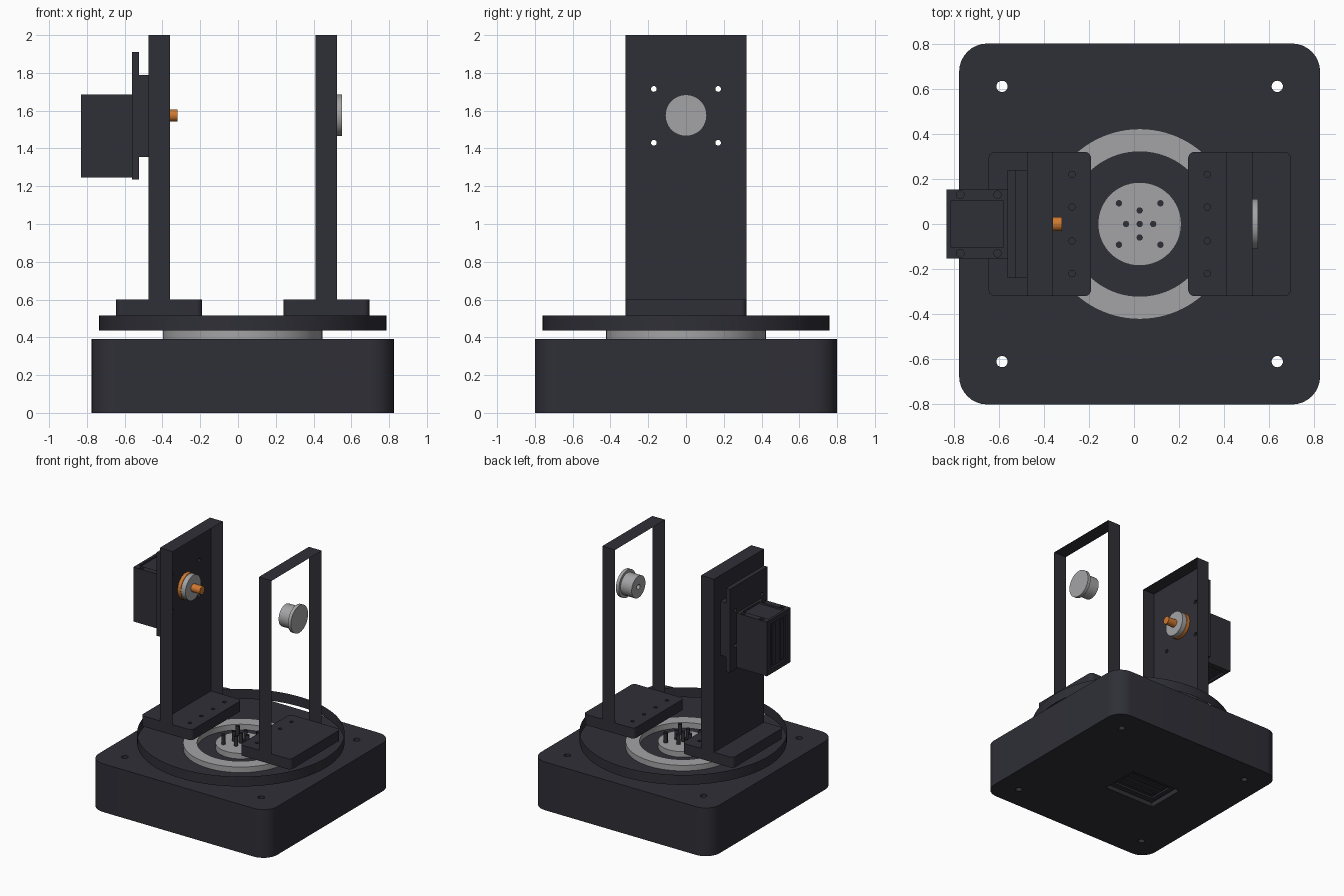
import bpy, bmesh, math
from mathutils import Matrix, Vector

if "Cube" in bpy.data.objects:
    bpy.data.objects.remove(bpy.data.objects["Cube"], do_unlink=True)


def material(name, rgb):
    m = bpy.data.materials.new(name)
    m.use_nodes = True
    m.diffuse_color = (*rgb, 1)
    m.node_tree.nodes["Principled BSDF"].inputs["Base Color"].default_value = (*rgb, 1)
    return m


DARK = material("charcoal", (0.028, 0.028, 0.038))
GREY = material("light_grey", (0.37, 0.37, 0.38))
ORANGE = material("orange", (0.62, 0.19, 0.03))
CX = 0.025          # turntable axis
SHAFT_Z = 1.575     # height of the tilt axis
parts = []


def finish(name, bm, mat):
    bmesh.ops.recalc_face_normals(bm, faces=bm.faces)
    mesh = bpy.data.meshes.new(name)
    bm.to_mesh(mesh)
    bm.free()
    mesh.materials.append(mat)
    ob = bpy.data.objects.new(name, mesh)
    bpy.context.collection.objects.link(ob)
    parts.append(ob)
    return ob


def box(name, xs, ys, zs, mat=DARK, radius=0, open_axes=(), matrix=None):
    """Box between limits; radius rounds upright corners; open_axes drops those end faces."""
    bm = bmesh.new()
    bmesh.ops.create_cube(bm, size=1)
    for v in bm.verts:
        v.co = Vector([(a + b) / 2 + c * (b - a) for (a, b), c in zip((xs, ys, zs), v.co)])
    if radius:
        upright = [e for e in bm.edges
                   if abs(e.verts[0].co.z - e.verts[1].co.z) > 1e-4]
        bmesh.ops.bevel(bm, geom=upright, offset=radius, segments=8,
                        profile=0.5, affect='EDGES')
    bm.normal_update()
    drop = [f for f in bm.faces if any(abs(f.normal[a]) > 0.9 for a in open_axes)]
    bmesh.ops.delete(bm, geom=drop, context='FACES')
    if matrix:
        bm.transform(matrix)
    return finish(name, bm, mat)


def cylinder(name, centre, r, length, axis='Z', mat=DARK, caps=True, sides=48, matrix=None):
    bm = bmesh.new()
    bmesh.ops.create_cone(bm, cap_ends=caps, segments=sides, radius1=r, radius2=r, depth=length)
    if axis == 'X':
        bm.transform(Matrix.Rotation(math.pi / 2, 4, 'Y'))
    elif axis == 'Y':
        bm.transform(Matrix.Rotation(math.pi / 2, 4, 'X'))
    bm.transform(Matrix.Translation(centre))
    if matrix:
        bm.transform(matrix)
    return finish(name, bm, mat)


def cut(target, cutters):
    """Subtract the cutters, then discard them."""
    bpy.context.view_layer.objects.active = target
    for c in cutters:
        c.hide_render = True
        mod = target.modifiers.new("cut", 'BOOLEAN')
        mod.operation = 'DIFFERENCE'
        mod.solver = 'EXACT'
        mod.object = c
        bpy.ops.object.modifier_apply(modifier=mod.name)
        parts.remove(c)
        bpy.data.objects.remove(c, do_unlink=True)


def motor(name, matrix):
    """Motor body in local space: shaft along z, body offset to -x."""
    body = box(name, (-0.33, 0.11), (-0.152, 0.152), (0, 0.27), matrix=matrix)
    cutters = [box("groove", (0.095, 0.2), (-0.105, 0.105), (0.02, 0.25), matrix=matrix),
               box("groove", (-0.4, -0.315), (-0.105, 0.105), (0.02, 0.25), matrix=matrix),
               box("pocket", (-0.29, 0.07), (-0.105, 0.105), (-0.1, 0.015), matrix=matrix)]
    for y in (-0.13, 0.13):
        for z in (0.06, 0.225):
            cutters.append(cylinder("hole", (0.11, y, z), 0.017, 0.05, 'X',
                                    sides=16, matrix=matrix))
    cut(body, cutters)
    # raised ribs on the back of the body
    for y in (-0.05, 0.05):
        box(name + "_rib", (-0.27, 0.05), (y - 0.02, y + 0.02), (0.006, 0.016), matrix=matrix)


# Base block with mounting holes and a motor pocket underneath
base = box("base", (CX - 0.8, CX + 0.8), (-0.8, 0.8), (0, 0.39), radius=0.125)
cut(base, [cylinder("hole", (CX + sx * 0.61, sy * 0.61, 0.2), 0.025, 0.6, sides=24)
           for sx in (-1, 1) for sy in (-1, 1)]
    + [box("pocket", (-0.315, 0.145), (-0.16, 0.16), (-0.1, 0.32))])
motor("base_motor", Matrix.Translation((CX, 0, 0.03)))

# Bearing ring and central hub
ring = cylinder("bearing_ring", (CX, 0, 0.4125), 0.4225, 0.045, mat=GREY, sides=96)
cut(ring, [cylinder("bore", (CX, 0, 0.4125), 0.32, 0.2, sides=96)])
cylinder("hub_disc", (CX, 0, 0.4125), 0.185, 0.045, mat=GREY, sides=64)

# Turntable rim, with the open sleeves of its hub screws
cylinder("turntable_rim", (CX, 0, 0.475), 0.76, 0.08, caps=False, sides=128)
sleeves = [(sx * 0.092, sy * 0.092) for sx in (-1, 1) for sy in (-1, 1)]
sleeves += [(0, 0), (0.06, 0), (-0.06, 0), (0, 0.06), (0, -0.06)]
for dx, dy in sleeves:
    cylinder("hub_screw_sleeve", (CX + dx, dy, 0.475), 0.015, 0.08, caps=False, sides=20)
    cylinder("hub_screw_hole", (CX + dx, dy, 0.4355), 0.014, 0.004, sides=20)

# Feet and the thin-walled frames of both uprights
for side, sign in (("left", 1), ("right", -1)):
    def span(a, b):
        return tuple(sorted((CX + sign * a, CX + sign * b)))
    foot = box(side + "_foot", span(0.215, 0.67), (-0.32, 0.32), (0.515, 0.6), radius=0.03)
    cut(foot, [cylinder("hole", (CX + sign * 0.3, y, 0.6), 0.014, 0.08, sides=16)
               for y in (-0.22, -0.075, 0.075, 0.22)])
    box(side + "_upright_frame", span(0.385, 0.5), (-0.32, 0.32), (0.6, 2.0), open_axes=(0,))


def bolt_holes():
    return [cylinder("hole", (-0.5, sy * 0.17, 1.5725 + sz * 0.1425), 0.015, 0.3, 'X', sides=20)
            for sy in (-1, 1) for sz in (-1, 1)]


# Closed outer panel of the right upright, motor bracket and tilt motor
panel = box("right_upright_panel", (-0.475, -0.467), (-0.32, 0.32), (0.6, 2.0))
spacer = box("motor_spacer", (-0.525, -0.475), (-0.24, 0.24), (1.355, 1.79))
plate = box("motor_plate", (-0.56, -0.525), (-0.24, 0.24), (1.235, 1.91))
for ob in (panel, spacer, plate):
    cut(ob, bolt_holes())
sideways = Matrix(((0, 0, 1, -0.83), (0, -1, 0, 0), (1, 0, 0, SHAFT_Z), (0, 0, 0, 1)))
motor("tilt_motor", sideways)

# Drive coupling inside the right upright
cylinder("coupling_ring", (-0.453, 0, SHAFT_Z), 0.105, 0.028, 'X', ORANGE)
cylinder("coupling_hub", (-0.42, 0, SHAFT_Z), 0.1, 0.04, 'X', GREY)
cylinder("drive_shaft", (-0.36, 0, SHAFT_Z), 0.032, 0.08, 'X', ORANGE, sides=24)

# Idler hub in the left upright
hub = cylinder("idler_hub", (0.475, 0, SHAFT_Z), 0.088, 0.1, 'X', GREY)
cut(hub, [cylinder("bore", (0.425, 0, SHAFT_Z), 0.02, 0.08, 'X', sides=24)])
cylinder("idler_flange", (0.537, 0, SHAFT_Z), 0.11, 0.026, 'X', GREY)

# Smooth curved walls, keep sharp edges
for ob in parts:
    mesh = ob.data
    mesh.polygons.foreach_set("use_smooth", [True] * len(mesh.polygons))
    mesh.set_sharp_from_angle(angle=math.radians(30))
